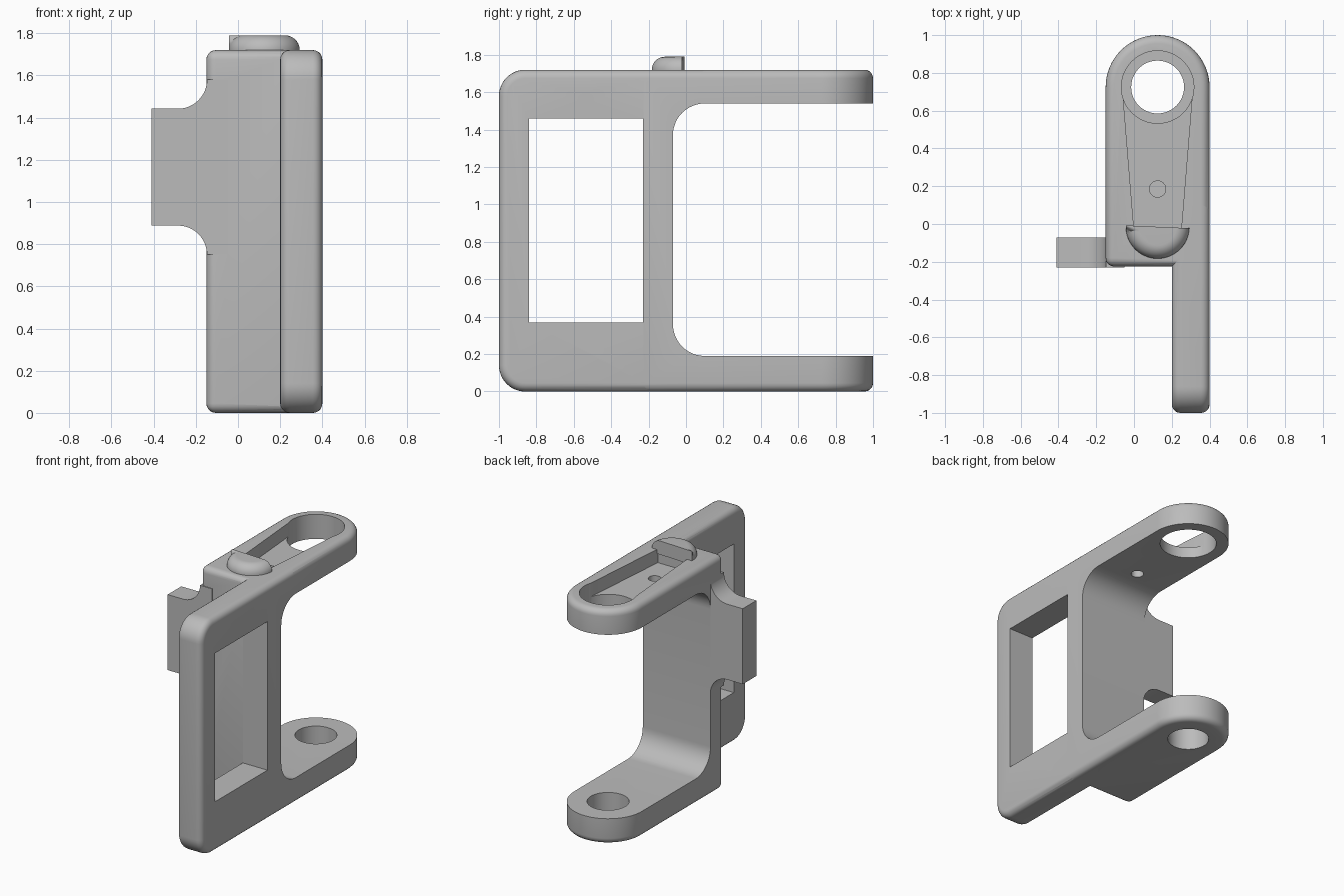
import bpy, bmesh
from math import cos, sin, radians

if "Cube" in bpy.data.objects:
    bpy.data.objects.remove(bpy.data.objects["Cube"])

grey = bpy.data.materials.new("plain grey")
grey.use_nodes = True
colour = (0.5, 0.5, 0.5, 1)
grey.diffuse_color = colour
for node in grey.node_tree.nodes:
    if node.type == 'BSDF_PRINCIPLED':
        node.inputs["Base Color"].default_value = colour


def arc(cx, cy, r, start, end, steps=12):
    angles = [radians(start + (end - start) * i / steps) for i in range(steps + 1)]
    return [(cx + r * cos(a), cy + r * sin(a)) for a in angles]


def circle(cx, cy, r):
    return arc(cx, cy, r, 0, 360, 48)[:-1]


def prism(name, outline, axis, lo, hi, round_edges=None, radius=0.045, segments=5):
    """Extrude an outline along an axis; round_edges(a, b, h, is_cap) picks edges to round."""
    bm = bmesh.new()
    bottom = [bm.verts.new((a, b, lo)) for a, b in outline]
    top = [bm.verts.new((a, b, hi)) for a, b in outline]
    bm.faces.new(bottom)
    bm.faces.new(top)
    for i in range(len(outline)):
        bm.faces.new((bottom[i - 1], bottom[i], top[i], top[i - 1]))
    bmesh.ops.recalc_face_normals(bm, faces=bm.faces)
    if round_edges:
        picked = []
        for e in bm.edges:
            mid = (e.verts[0].co + e.verts[1].co) / 2
            is_cap = abs(e.verts[0].co.z - e.verts[1].co.z) < 1e-5
            if round_edges(mid.x, mid.y, mid.z, is_cap):
                picked.append(e)
        bmesh.ops.bevel(bm, geom=picked, offset=radius, offset_type='OFFSET',
                        segments=segments, profile=0.5, affect='EDGES',
                        clamp_overlap=False)
    for v in bm.verts:
        a, b, h = v.co
        v.co = {'x': (h, a, b), 'y': (a, h, b), 'z': (a, b, h)}[axis]
    bmesh.ops.recalc_face_normals(bm, faces=bm.faces)
    mesh = bpy.data.meshes.new(name)
    bm.to_mesh(mesh)
    bm.free()
    mesh.materials.append(grey)
    obj = bpy.data.objects.new(name, mesh)
    bpy.context.collection.objects.link(obj)
    return obj


def combine(target, other, operation):
    other.hide_render = True
    mod = target.modifiers.new(operation, 'BOOLEAN')
    mod.operation = operation
    mod.solver = 'EXACT'
    mod.object = other
    bpy.context.view_layer.objects.active = target
    bpy.ops.object.modifier_apply(modifier=mod.name)
    bpy.data.objects.remove(other)


HEIGHT = 1.72
MID_X = 0.125      # centre line of the arms
HOLE_Y = 0.725     # centre of the arm ends

# Solid block with a round back end, later hollowed into two arms
block = [(-0.15, -0.225), (0.4, -0.225)] + arc(MID_X, HOLE_Y, 0.275, 0, 180, 32)
bracket = prism("bracket", block, 'z', 0, HEIGHT,
                lambda a, b, h, cap: cap or (a < -0.14 and b < -0.2))

# Flat mounting plate at the front
plate_outline = ([(0.1, 0), (0.1, HEIGHT)]
                 + arc(-0.86, HEIGHT - 0.14, 0.14, 90, 180)
                 + arc(-0.86, 0.14, 0.14, 180, 270))
plate = prism("mounting_plate", plate_outline, 'x', 0.2, 0.4,
              lambda a, b, h, cap: cap)
combine(bracket, plate, 'UNION')

# Side tab with concave fillets
tab_outline = ([(-0.05, 0.75)] + arc(-0.285, 0.75, 0.138, 0, 90)
               + [(-0.41, 0.888), (-0.41, 1.442)]
               + arc(-0.285, 1.58, 0.138, 270, 360) + [(-0.05, 1.58)])
tab = prism("side_tab", tab_outline, 'y', -0.23, -0.072)
combine(bracket, tab, 'UNION')

# Opening between the arms
opening = ([(1.2, 0.19), (1.2, 1.54)] + arc(0.1, 1.37, 0.17, 90, 180)
           + arc(0.1, 0.36, 0.17, 180, 270))
combine(bracket, prism("arm_opening", opening, 'x', -0.3, 0.6), 'DIFFERENCE')

# Window and screw holes in the plate
window = [(-0.84, 0.37), (-0.23, 0.37), (-0.23, 1.46), (-0.84, 1.46)]
combine(bracket, prism("plate_window", window, 'x', 0.1, 0.5), 'DIFFERENCE')
for z in (0.27, 1.555):
    combine(bracket, prism("plate_hole", circle(-0.535, z, 0.043), 'x', 0.1, 0.5), 'DIFFERENCE')

# Screw holes in the tab end
for z in (1.03, 1.3):
    combine(bracket, prism("tab_hole", circle(-0.15, z, 0.04), 'x', -0.5, -0.1), 'DIFFERENCE')

# Tapered pocket in the upper arm, then the round holes of both arms
pocket = [(0, -0.03), (0.25, -0.03), (MID_X + 0.188, 0.74), (MID_X - 0.188, 0.74)]
combine(bracket, prism("arm_pocket", pocket, 'z', 1.62, 1.9), 'DIFFERENCE')
for y, r, lo, hi in ((HOLE_Y, 0.192, 1.4, 1.9), (HOLE_Y, 0.14, -0.1, 0.4), (0.185, 0.043, 1.4, 1.9)):
    combine(bracket, prism("arm_hole", circle(MID_X, y, r), 'z', lo, hi), 'DIFFERENCE')

# Half-round retaining cap over the pocket's end
cap_outline = arc(MID_X, -0.015, 0.168, 177.5, 357.5, 32)
cap = prism("retaining_cap", cap_outline, 'z', 1.69, 1.79,
            lambda a, b, h, is_cap: is_cap and h > 1.75 and b < -0.02, 0.07, 8)

for obj in (bracket, cap):
    bpy.ops.object.select_all(action='DESELECT')
    obj.select_set(True)
    bpy.context.view_layer.objects.active = obj
    bpy.ops.object.shade_smooth_by_angle(angle=radians(30))
